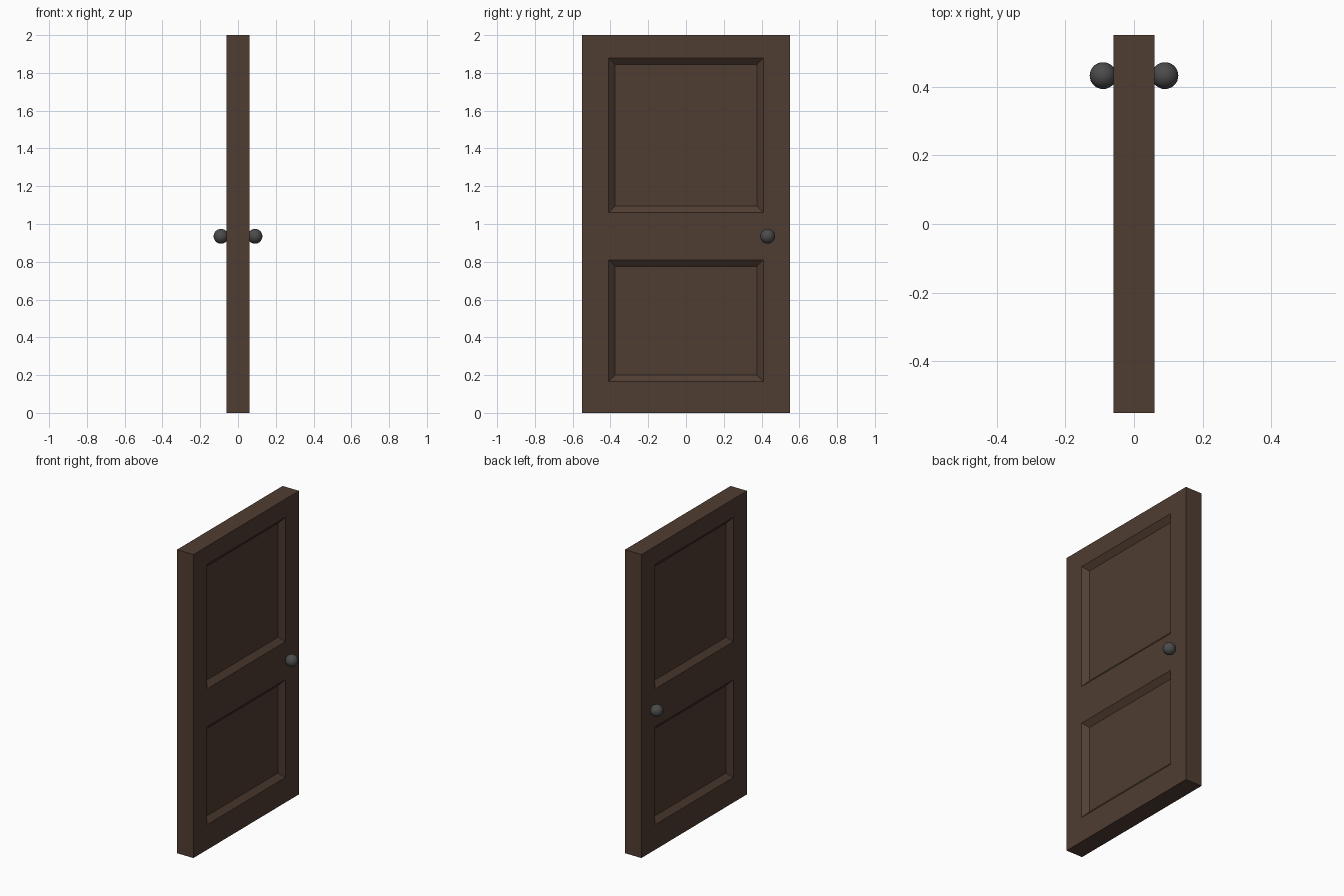
import bpy, bmesh
from mathutils import Vector

if "Cube" in bpy.data.objects:
    bpy.data.objects.remove(bpy.data.objects["Cube"])

WIDTH, HEIGHT, THICK = 1.10, 2.0, 0.12
PANEL_Y = 0.41
PANELS_Z = [(0.165, 0.81), (1.06, 1.88)]
BEVEL, DEPTH = 0.035, 0.03


def material(name, color):
    m = bpy.data.materials.new(name)
    m.diffuse_color = (*color, 1)
    m.use_nodes = True
    m.node_tree.nodes["Principled BSDF"].inputs["Base Color"].default_value = m.diffuse_color
    return m


wood = material("dark_wood", (0.08, 0.047, 0.032))
metal = material("dark_metal", (0.07, 0.07, 0.07))

# Door slab: a box cut along the panel borders
bm = bmesh.new()
bmesh.ops.create_cube(bm, size=1)
bmesh.ops.scale(bm, vec=(THICK, WIDTH, HEIGHT), verts=bm.verts)
bmesh.ops.translate(bm, vec=(0, 0, HEIGHT / 2), verts=bm.verts)
cuts = [(Vector((0, y, 0)), Vector((0, 1, 0))) for y in (-PANEL_Y, PANEL_Y)]
cuts += [(Vector((0, 0, z)), Vector((0, 0, 1))) for pair in PANELS_Z for z in pair]
for co, no in cuts:
    bmesh.ops.bisect_plane(bm, geom=bm.verts[:] + bm.edges[:] + bm.faces[:],
                           plane_co=co, plane_no=no)

# Recessed panels with sloped borders on both sides
bm.normal_update()
panels = []
for f in bm.faces:
    c = f.calc_center_median()
    if abs(f.normal.x) > 0.9 and abs(c.y) < PANEL_Y and any(a < c.z < b for a, b in PANELS_Z):
        panels.append(f)
bmesh.ops.inset_individual(bm, faces=panels, thickness=BEVEL, depth=0, use_even_offset=True)
for f in panels:
    bmesh.ops.translate(bm, vec=f.normal * -DEPTH, verts=f.verts)

mesh = bpy.data.meshes.new("door_slab")
bm.to_mesh(mesh)
bm.free()
mesh.materials.append(wood)
door = bpy.data.objects.new("door_slab", mesh)
bpy.context.collection.objects.link(door)

# Round knobs on both sides
for side, name in ((1, "knob_right"), (-1, "knob_left")):
    bpy.ops.mesh.primitive_uv_sphere_add(segments=32, ring_count=16, radius=0.039,
                                         location=(side * 0.09, 0.432, 0.935))
    knob = bpy.context.object
    knob.name = name
    knob.data.materials.append(metal)
    bpy.ops.object.shade_smooth()
